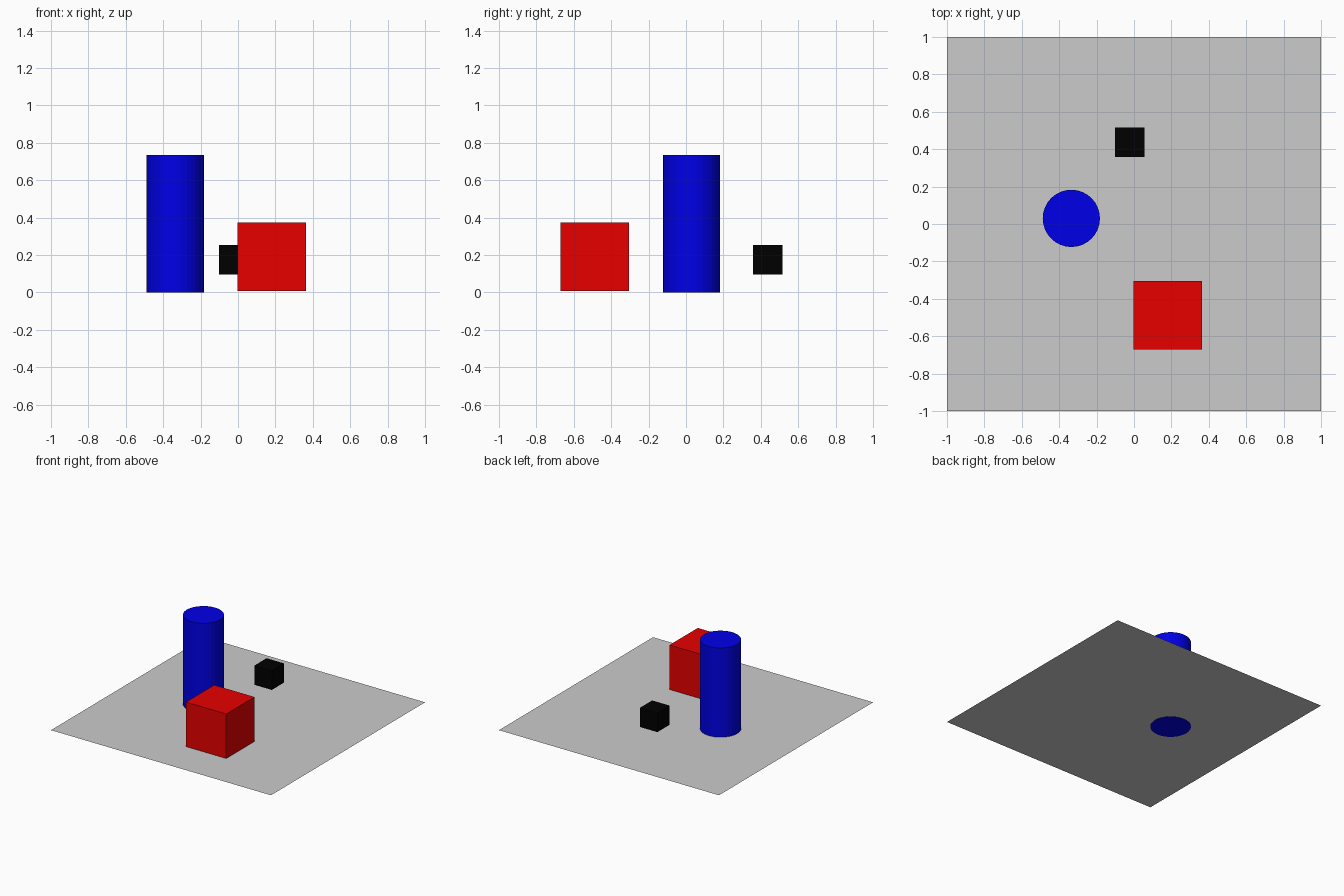
import bpy

if "Cube" in bpy.data.objects:
    bpy.data.objects.remove(bpy.data.objects["Cube"])


def finish(name, color=None):
    obj = bpy.context.object
    obj.name = name
    if color:
        mat = bpy.data.materials.new(name + "_paint")
        mat.diffuse_color = (*color, 1.0)
        mat.use_nodes = True
        mat.node_tree.nodes["Principled BSDF"].inputs["Base Color"].default_value = mat.diffuse_color
        obj.data.materials.append(mat)
    return obj


def cube(name, size, center, color):
    bpy.ops.mesh.primitive_cube_add(size=size, location=center)
    return finish(name, color)


# Thin ground sheet, a hair above the cylinder's base
bpy.ops.mesh.primitive_plane_add(size=2, location=(0, 0, 0.002))
finish("floor")

# Tall blue cylinder
bpy.ops.mesh.primitive_cylinder_add(vertices=32, radius=0.153, depth=0.735,
                                    location=(-0.335, 0.03, 0.3675))
finish("blue_cylinder", (0.0, 0.0, 0.8))

# Red cube resting just above the floor, small black cube floating
cube("red_cube", 0.366, (0.18, -0.488, 0.191), (0.8, 0.0, 0.0))
cube("black_cube", 0.158, (-0.023, 0.438, 0.175), (0.0, 0.0, 0.0))
